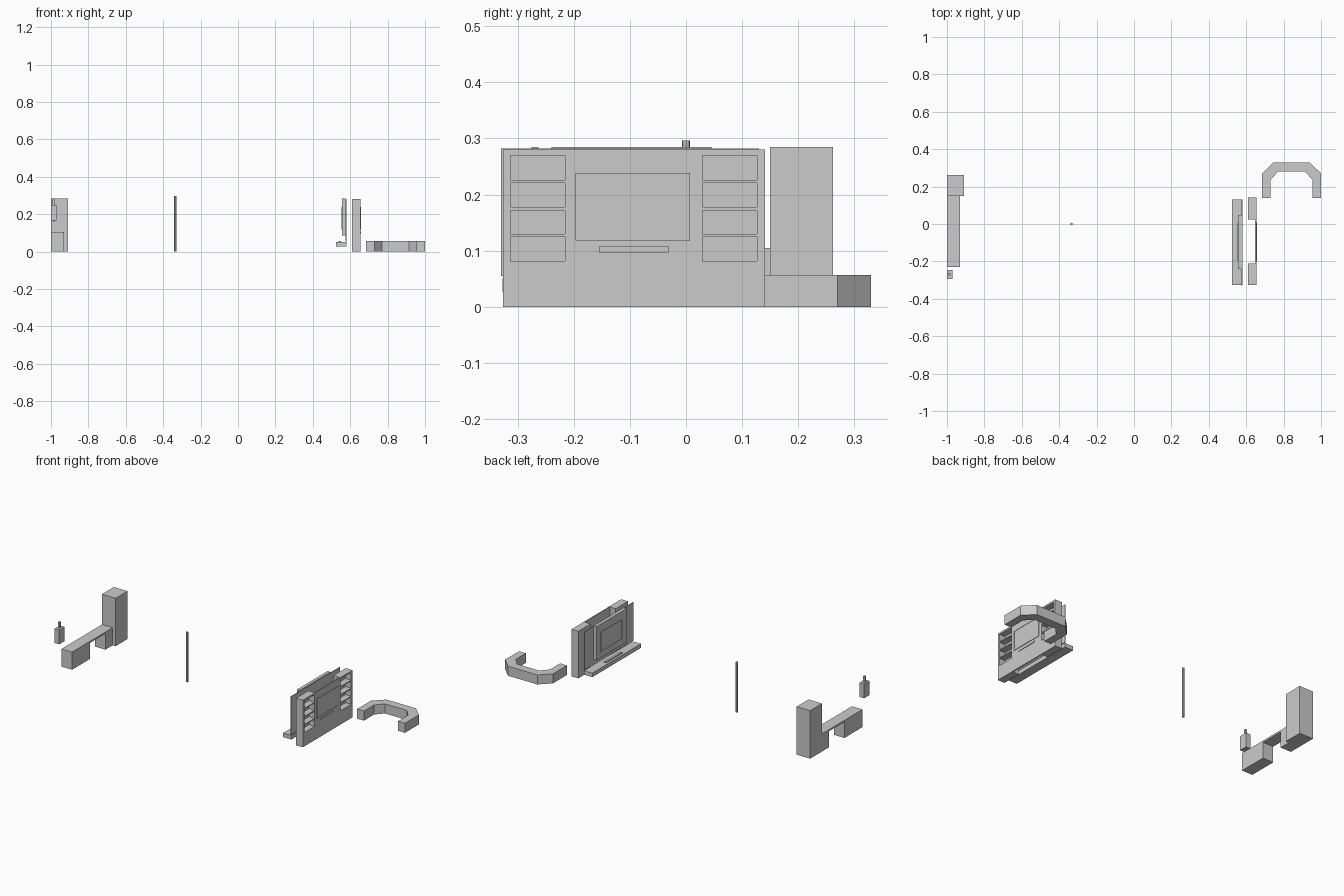
import bpy, bmesh

if "Cube" in bpy.data.objects:
    bpy.data.objects.remove(bpy.data.objects["Cube"])


def prism(name, pts, z0, z1):
    bm = bmesh.new()
    face = bm.faces.new([bm.verts.new((x, y, z0)) for x, y in pts])
    ext = bmesh.ops.extrude_face_region(bm, geom=[face])
    verts = [g for g in ext["geom"] if isinstance(g, bmesh.types.BMVert)]
    bmesh.ops.translate(bm, verts=verts, vec=(0, 0, z1 - z0))
    bmesh.ops.recalc_face_normals(bm, faces=bm.faces)
    me = bpy.data.meshes.new(name)
    bm.to_mesh(me)
    bm.free()
    ob = bpy.data.objects.new(name, me)
    bpy.context.collection.objects.link(ob)
    return ob


def box(name, x0, x1, y0, y1, z0, z1):
    return prism(name, [(x0, y0), (x1, y0), (x1, y1), (x0, y1)], z0, z1)


# Wardrobe and desk
box("wardrobe", -1, -.91, .15, .262, 0, .285)
box("desk_top", -1, -.93, -.23, .15, .095, .105)
box("desk_drawers", -1, -.93, -.23, -.06, 0, .095)
box("desk_side_cabinet", -1, -.93, .083, .15, 0, .095)

# Wall heater with flue and pipe stubs
box("heater_body", -1, -.97, -.294, -.245, .165, .25)
box("heater_flue", -.992, -.98, -.275, -.263, .25, .285)
for y in (-.282, -.257):
    box("heater_pipe", -.988, -.982, y - .003, y + .003, .16, .165)

# Free-standing pole
bpy.ops.mesh.primitive_cylinder_add(vertices=8, radius=.007, depth=.296, location=(-.335, 0, .148))
bpy.context.object.name = "pole"


# Television with a raised frame; face points along sign s from x
def television(name, x, s):
    def slab(part, a, b, y0, y1, z0, z1):
        xs = sorted((x + s * a, x + s * b))
        return box(name + part, xs[0], xs[1], y0, y1, z0, z1)
    slab("_screen", 0, .001, -.19, 0, .125, .232)
    for y0, y1 in ((-.197, -.19), (0, .007)):
        slab("_frame_side", 0, .003, y0, y1, .118, .238)
    for z0, z1 in ((.118, .125), (.232, .238)):
        slab("_frame_rail", 0, .003, -.19, 0, z0, z1)


# Media wall facing the room's left side
box("media_back_panel", .576, .58, -.33, .13, .055, .282)
box("media_raised_panel", .557, .576, -.24, .045, .085, .285)
television("media_tv", .557, -1)
box("media_shelf", .525, .58, -.327, .13, .026, .05)
box("media_soundbar", .538, .552, -.17, -.02, .05, .056)

# Media wall facing right: thin centre, deep niche columns at both sides
YC = -.093
box("shelf_wall_centre", .648, .655, YC - .1175, YC + .1175, 0, .28)
television("shelf_wall_tv", .655, 1)
box("shelf_wall_soundbar", .655, .658, -.155, -.03, .097, .107)
rows = [(.082, .125), (.13, .172), (.178, .221), (.226, .27)]
for s in (-1, 1):
    def column(part, x0, x1, a, b, z0, z1):
        ys = sorted((YC + s * a, YC + s * b))
        box("column_" + part, x0, x1, ys[0], ys[1], z0, z1)
    column("base", .61, .655, .1175, .2335, 0, rows[0][0])
    column("back", .61, .618, .1175, .2335, rows[0][0], .28)
    column("inner_side", .618, .655, .1175, .1225, rows[0][0], .28)
    column("outer_side", .618, .655, .2195, .2335, rows[0][0], .28)
    tops = [r[0] for r in rows[1:]] + [.28]
    for (lo, hi), top in zip(rows, tops):
        column("shelf", .618, .655, .1225, .2195, hi, top)

# U-shaped counter with chamfered corners, mirrored about its own middle
half = [(.1575, .14), (.1575, .27), (.097, .33)]
inner = [(.0725, .28), (.1125, .235), (.1125, .14)]
right = half + [(-x, y) for x, y in reversed(half)]
left = [(-x, y) for x, y in reversed(inner)] + inner
prism("u_counter", [(.8425 + x, y) for x, y in right + left], 0, .057)
